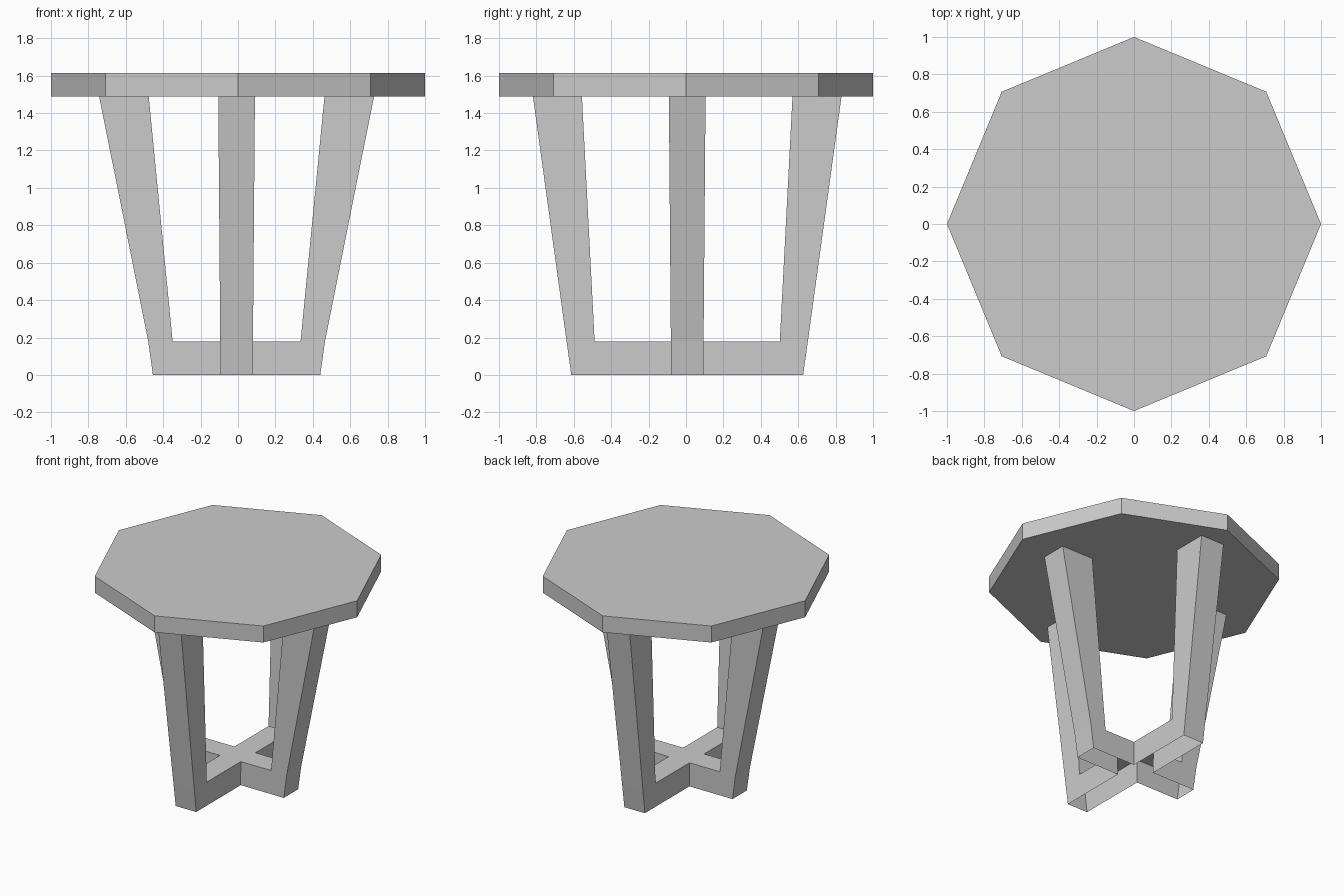
import bpy, bmesh, math

if "Cube" in bpy.data.objects:
    bpy.data.objects.remove(bpy.data.objects["Cube"])

BAR_Z, LEG_Z, TOP_Z = 0.18, 1.49, 1.615
OFFSET = (-0.0075, 0.0065)          # the leg frame sits slightly off centre


def half_width(z):
    return 0.086 + 0.0081 * z


def finish(name, bm):
    mesh = bpy.data.meshes.new(name)
    bm.to_mesh(mesh)
    bm.free()
    obj = bpy.data.objects.new(name, mesh)
    bpy.context.collection.objects.link(obj)
    return obj


# Octagonal table top with corners on the axes
bpy.ops.mesh.primitive_cylinder_add(vertices=8, radius=1, depth=TOP_Z - LEG_Z,
                                    location=(0, 0, (TOP_Z + LEG_Z) / 2))
bpy.context.object.name = "table_top"

# Leg radii: outer at floor, outer at bar, outer at top, inner at bar, inner at top
X_LEG = (0.4475, 0.4725, 0.735, 0.342, 0.47)
Y_LEG = (0.62, 0.645, 0.825, 0.495, 0.563)


def add_arm(bm, turn, leg):
    """One hollow arm of the cross with its leg, open underneath."""
    out0, out1, out2, in1, in2 = leg
    ca, sa = round(math.cos(turn)), round(math.sin(turn))

    def point(r, z, side):
        s = side * half_width(z)
        return (r * ca - s * sa + OFFSET[0], r * sa + s * ca + OFFSET[1], z)

    def face(points):
        bm.faces.new([bm.verts.new(p) for p in points])

    w0, w1 = half_width(0), half_width(BAR_Z)
    bar = [(w0, 0), (w1, BAR_Z), (in1, BAR_Z), (out1, BAR_Z), (out0, 0)]
    post = [(in1, BAR_Z), (in2, LEG_Z), (out2, LEG_Z), (out1, BAR_Z)]
    # side walls
    for profile in (bar, post):
        face([point(r, z, 1) for r, z in profile])
        face([point(r, z, -1) for r, z in reversed(profile)])
    # bar top, leg inside, then leg outside from top to floor
    strip = [(w1, BAR_Z), (in1, BAR_Z), (in2, LEG_Z)], \
            [(out2, LEG_Z), (out1, BAR_Z), (out0, 0)]
    for path in strip:
        for a, b in zip(path, path[1:]):
            face([point(*a, -1), point(*b, -1), point(*b, 1), point(*a, 1)])


# Crossed base with four splayed legs
bm = bmesh.new()
for k in range(4):
    add_arm(bm, k * math.pi / 2, Y_LEG if k % 2 else X_LEG)
w = half_width(BAR_Z)
bm.faces.new([bm.verts.new((x * w + OFFSET[0], y * w + OFFSET[1], BAR_Z))
              for x, y in ((-1, -1), (1, -1), (1, 1), (-1, 1))])
bmesh.ops.remove_doubles(bm, verts=bm.verts, dist=0.0005)
finish("leg_frame", bm)
